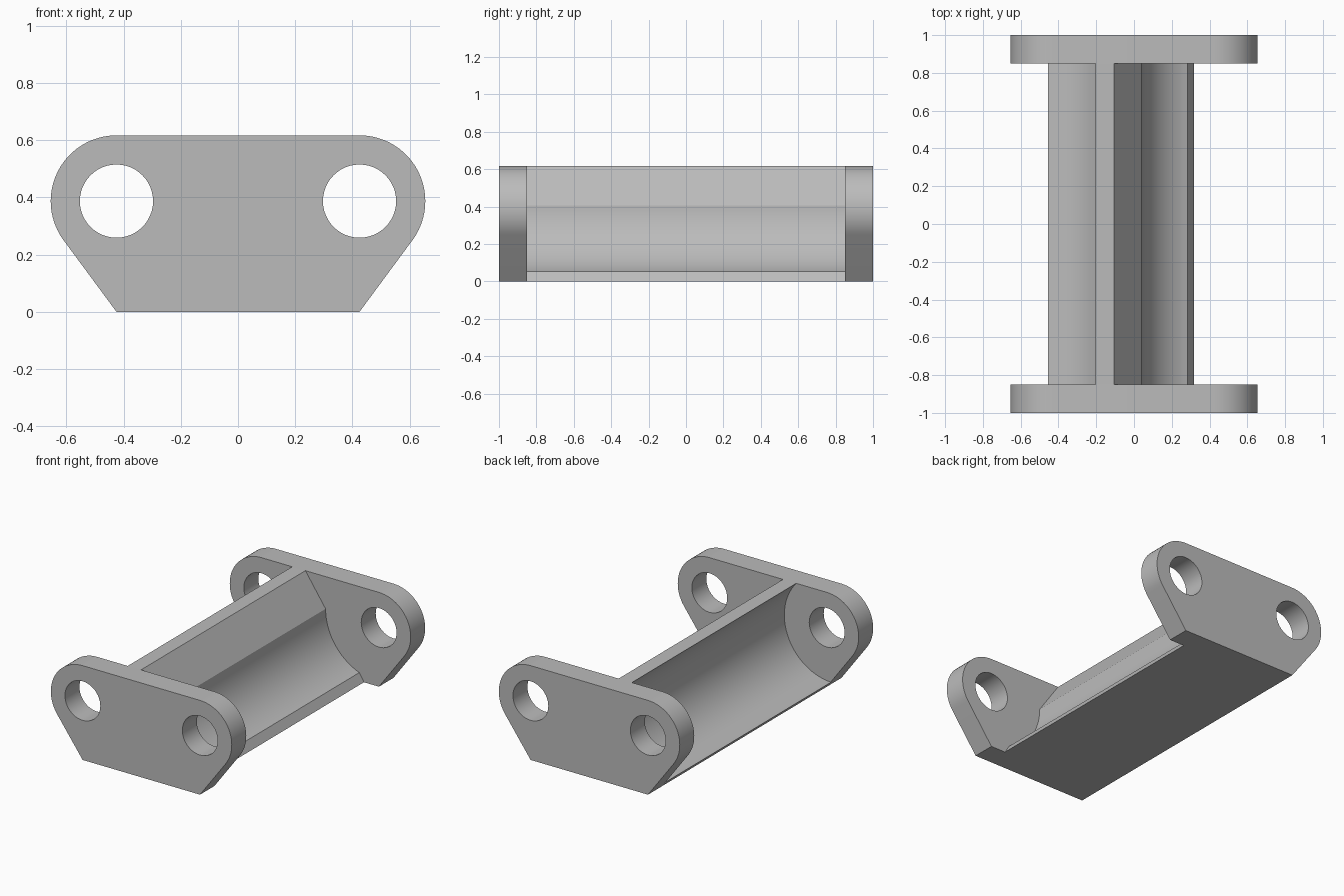
import bpy
from math import sin, cos, atan2, asin, pi, hypot
from mathutils import Vector

cube = bpy.data.objects.get("Cube")
if cube:
    bpy.data.objects.remove(cube)

grey = bpy.data.materials.new("mid grey")
grey.use_nodes = True
colour = (0.5, 0.5, 0.5, 1)
grey.diffuse_color = colour
grey.node_tree.nodes["Principled BSDF"].inputs["Base Color"].default_value = colour

HOLE_X, HOLE_Z, HOLE_R = 0.425, 0.387, 0.128
LUG_R, TOP = 0.23, 0.617


def arc(cx, cz, r, a0, a1, n):
    """Points along an arc in the xz plane, both ends included."""
    return [(cx + r * cos(a0 + (a1 - a0) * i / n),
             cz + r * sin(a0 + (a1 - a0) * i / n)) for i in range(n + 1)]


def arc_between(centre, p, q, n, clockwise):
    """Arc around centre from p to q."""
    a0 = atan2(p[1] - centre[1], p[0] - centre[0])
    a1 = atan2(q[1] - centre[1], q[0] - centre[0])
    if clockwise and a1 > a0:
        a1 -= 2 * pi
    if not clockwise and a1 < a0:
        a1 += 2 * pi
    return arc(*centre, hypot(p[0] - centre[0], p[1] - centre[1]), a0, a1, n)


def extrude(name, loops, y, depth, caps):
    """Extrude closed xz loops along y; inner loops become holes."""
    curve = bpy.data.curves.new(name, "CURVE")
    curve.dimensions = "2D"
    curve.fill_mode = "BOTH" if caps else "NONE"
    curve.extrude = depth / 2
    for loop in loops:
        spline = curve.splines.new("POLY")
        spline.points.add(len(loop) - 1)
        for point, (x, z) in zip(spline.points, loop):
            point.co = (x, z, 0, 1)
        spline.use_cyclic_u = True
    obj = bpy.data.objects.new(name, curve)
    bpy.context.collection.objects.link(obj)
    obj.rotation_euler.x = pi / 2
    obj.location.y = y
    bpy.ops.object.select_all(action="DESELECT")
    obj.select_set(True)
    bpy.context.view_layer.objects.active = obj
    bpy.ops.object.convert(target="MESH")
    obj = bpy.context.object
    obj.data.materials.clear()
    obj.data.materials.append(grey)
    bpy.ops.object.mode_set(mode="EDIT")
    bpy.ops.mesh.select_all(action="SELECT")
    bpy.ops.mesh.remove_doubles(threshold=0.0005)
    bpy.ops.mesh.normals_make_consistent(inside=False)
    bpy.ops.object.mode_set(mode="OBJECT")
    bpy.ops.object.shade_smooth_by_angle(angle=pi / 7)
    return obj


# End plates: rounded lugs with sides tangent down to a narrower foot
tangent = -asin(LUG_R / HOLE_Z)
right_side = [(HOLE_X, 0)] + arc(HOLE_X, HOLE_Z, LUG_R, tangent, pi / 2, 24)
outline = right_side + [(-x, z) for x, z in reversed(right_side)]
holes = [arc(s * HOLE_X, HOLE_Z, HOLE_R, 0, 2 * pi, 48)[:-1] for s in (-1, 1)]
for name, y in (("front_plate", -0.925), ("back_plate", 0.925)):
    extrude(name, [outline] + holes, y, 0.15, True)

# Web between the plates: scooped on both sides, sloped on the +x side
left_scoop = arc_between((-0.467, 0.387), (-0.203, TOP), (-0.455, 0.04), 32, True)
right_scoop = arc_between((0.415, 0.406), (0.283, 0.054), (0.038, 0.406), 24, True)
section = left_scoop + [(-HOLE_X, 0), (0.317, 0)] + right_scoop + [(-0.107, TOP)]
extrude("web", [section], 0, 1.7, False)
